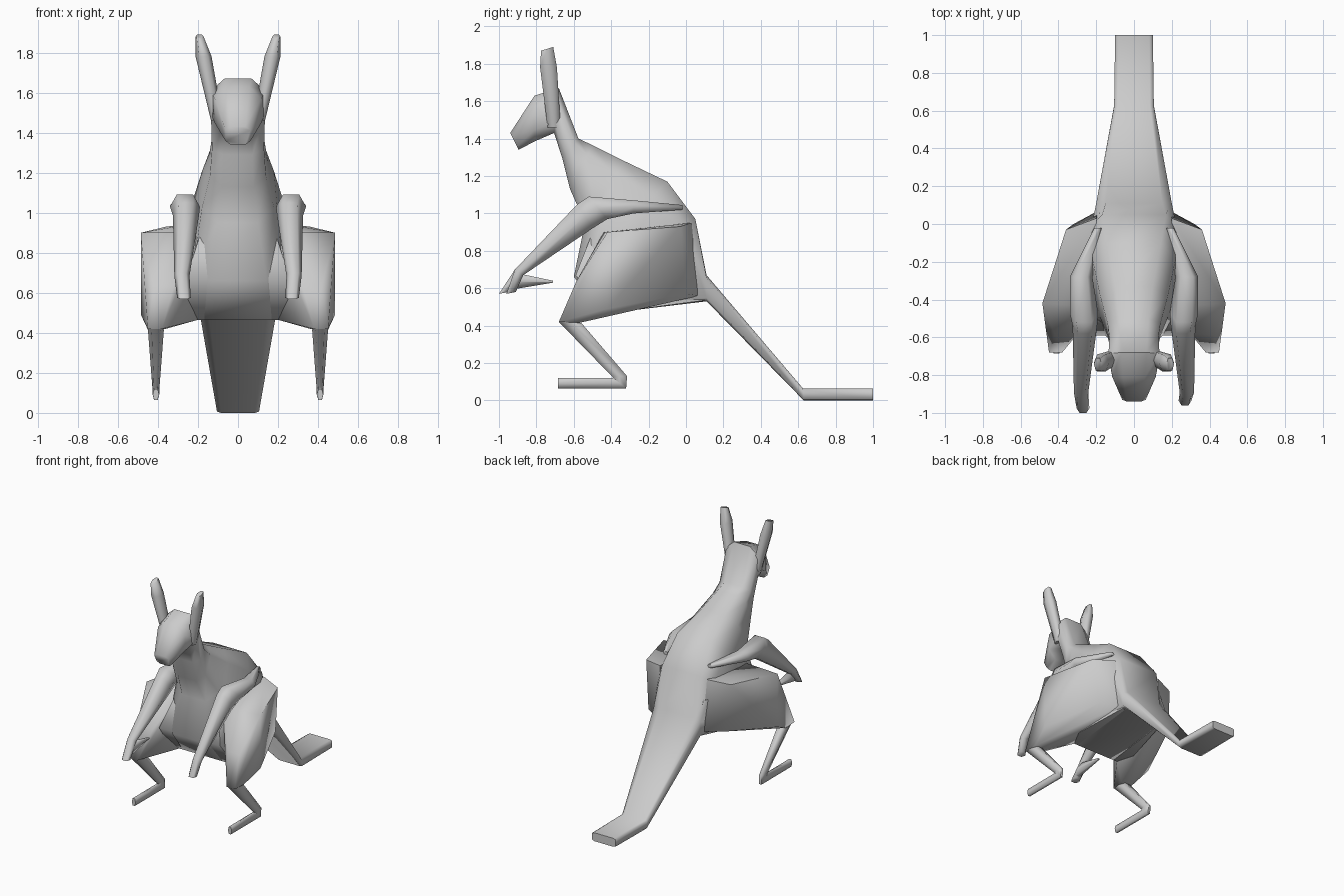
import bpy, bmesh, math
from mathutils import Vector


def finish(name, bm):
    bmesh.ops.recalc_face_normals(bm, faces=bm.faces)
    me = bpy.data.meshes.new(name)
    bm.to_mesh(me)
    bm.free()
    ob = bpy.data.objects.new(name, me)
    bpy.context.collection.objects.link(ob)
    bpy.ops.object.select_all(action='DESELECT')
    ob.select_set(True)
    bpy.context.view_layer.objects.active = ob
    bpy.ops.object.shade_smooth_by_angle(angle=math.radians(75))
    return ob


def octagon(c):
    """Chamfered square; c is the share of each side left flat."""
    return [(c, 1), (1, c), (1, -c), (c, -1), (-c, -1), (-1, -c), (-1, c), (-c, 1)]


HEXAGON = [(0.55, 1), (1, 0), (0.55, -1), (-0.55, -1), (-1, 0), (-0.55, 1)]


def loft(name, rings, flip=1):
    """Skin rings: centre x, (y, z) of two opposite edges, half width, optional octagon flatness."""
    bm = bmesh.new()
    loops = []
    for cx, a, b, w, *c in rings:
        a, b = Vector((0, *a)), Vector((0, *b))
        loop = []
        for u, v in (octagon(c[0]) if c else HEXAGON):
            p = (a + b) / 2 + (a - b) / 2 * v
            p.x = flip * (cx + w * u)
            loop.append(bm.verts.new(p))
        loops.append(loop)
    n = len(loops[0])
    for r, s in zip(loops, loops[1:]):
        for i in range(n):
            j = (i + 1) % n
            bm.faces.new((r[i], r[j], s[j], s[i]))
    bm.faces.new(loops[0])
    bm.faces.new(loops[-1])
    return finish(name, bm)


def hull(name, points, flip=1):
    bm = bmesh.new()
    for x, y, z in points:
        bm.verts.new((flip * x, y, z))
    bmesh.ops.convex_hull(bm, input=bm.verts)
    junk = [v for v in bm.verts if not v.link_faces]
    bmesh.ops.delete(bm, geom=junk, context='VERTS')
    return finish(name, bm)


# Head, neck, torso and tail in one skin
loft("body", [
    (0, (-0.94, 1.43), (-0.895, 1.34), 0.062, 0.6),
    (0, (-0.81, 1.63), (-0.81, 1.385), 0.115, 0.5),
    (0, (-0.68, 1.67), (-0.705, 1.43), 0.135, 0.5),
    (0, (-0.575, 1.40), (-0.66, 1.29), 0.13, 0.55),
    (0, (-0.50, 1.365), (-0.62, 1.13), 0.14, 0.55),
    (0, (-0.33, 1.28), (-0.54, 0.95), 0.18, 0.55),
    (0, (-0.10, 1.17), (-0.60, 0.66), 0.22, 0.65),
    (0, (0.05, 0.97), (-0.43, 0.465), 0.225, 0.75),
    (0, (0.11, 0.67), (0.11, 0.53), 0.20, 0.75),
    (0, (0.625, 0.065), (0.63, 0.0), 0.105, 0.8),
    (0, (1.0, 0.065), (1.0, 0.0), 0.10, 0.8),
])

# Wide belly filling the space between the thighs
hull("belly", [(s * x, y, z) for s in (1, -1) for x, y, z in (
    (0.28, -0.43, 0.465), (0.26, -0.59, 0.67), (0.17, -0.48, 0.95),
    (0.18, 0.02, 0.93), (0.19, 0.09, 0.66), (0.18, 0.10, 0.535))])

for side, s in (("right", 1), ("left", -1)):
    # Ears
    loft(side + "_ear", [
        (0.105, (-0.74, 1.46), (-0.67, 1.46), 0.03),
        (0.172, (-0.78, 1.78), (-0.69, 1.78), 0.04),
        (0.192, (-0.775, 1.87), (-0.71, 1.89), 0.02),
    ], s)

    # Arms, reaching forward and down
    tip = -0.96 if s > 0 else -1.0
    loft(side + "_arm", [
        (0.19, (-0.02, 1.045), (-0.02, 1.02), 0.02),
        (0.28, (-0.28, 1.07), (-0.28, 1.00), 0.06),
        (0.265, (-0.52, 1.09), (-0.42, 0.97), 0.075),
        (0.26, (-0.58, 1.05), (-0.50, 0.92), 0.065),
        (0.28, (-0.915, 0.70), (-0.87, 0.67), 0.038),
        (0.27, (tip, 0.57), (tip + 0.05, 0.58), 0.034),
    ], s)

    # Thighs
    hull(side + "_thigh", [
        (0.20, 0.03, 0.95), (0.19, 0.07, 0.56),
        (0.18, -0.44, 0.90), (0.20, -0.43, 0.465),
        (0.36, -0.03, 0.93), (0.32, 0.0, 0.57),
        (0.485, -0.42, 0.90), (0.485, -0.42, 0.49),
        (0.32, -0.58, 0.64), (0.42, -0.585, 0.64),
        (0.45, -0.68, 0.42), (0.38, -0.68, 0.42),
        (0.45, -0.57, 0.415), (0.36, -0.57, 0.42),
    ], s)

    # Shins and feet
    loft(side + "_lower_leg", [
        (0.41, (-0.68, 0.42), (-0.56, 0.415), 0.04),
        (0.41, (-0.395, 0.128), (-0.315, 0.13), 0.018),
        (0.41, (-0.39, 0.12), (-0.32, 0.065), 0.017),
        (0.41, (-0.685, 0.12), (-0.685, 0.065), 0.016),
    ], s)

# Paw folded back under the left wrist
loft("left_paw", [
    (-0.265, (-0.90, 0.68), (-0.95, 0.59), 0.025),
    (-0.265, (-0.71, 0.64), (-0.71, 0.63), 0.01),
])
